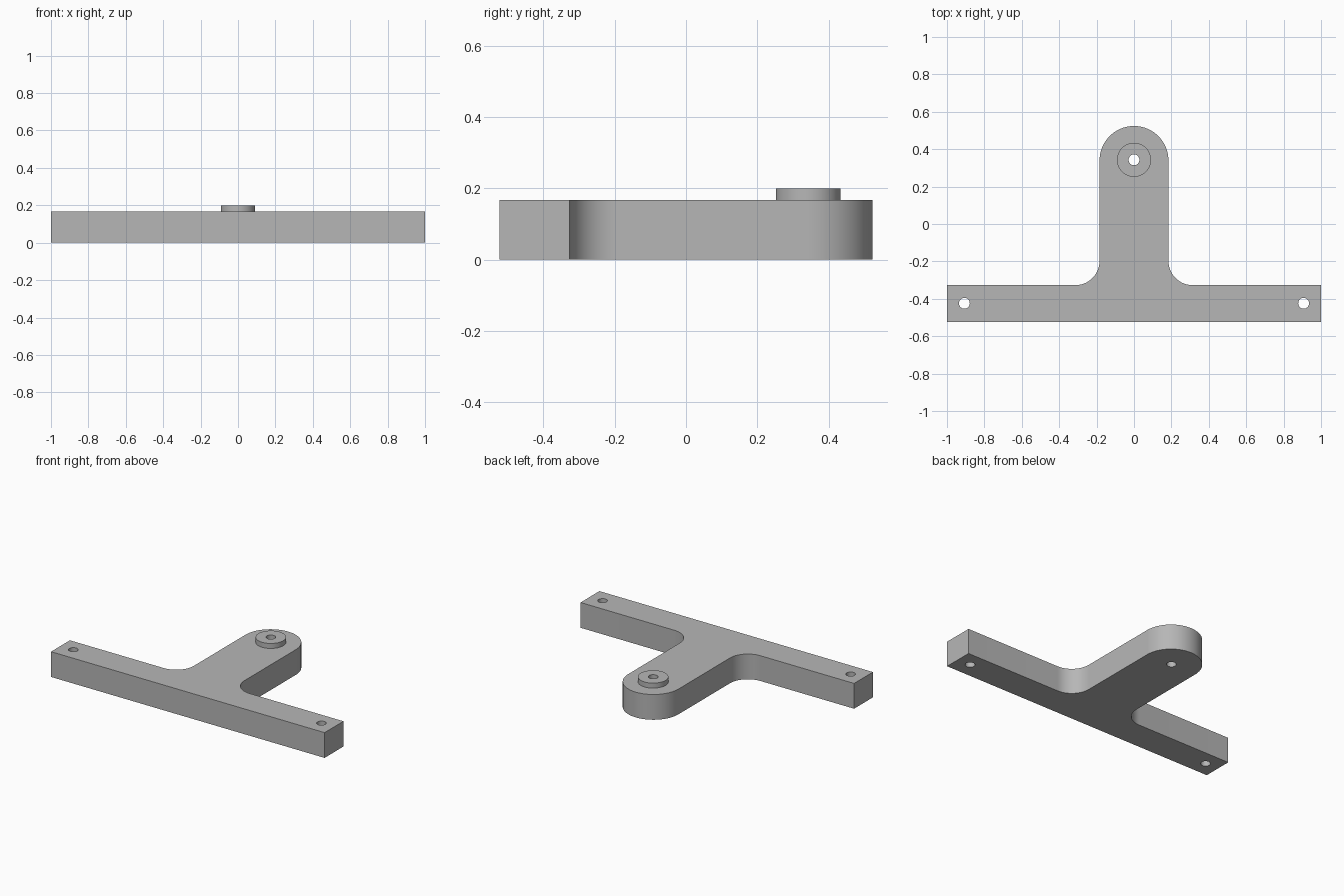
import bpy
import bmesh
from math import pi, cos, sin, radians

if "Cube" in bpy.data.objects:
    bpy.data.objects.remove(bpy.data.objects["Cube"])

HEIGHT, BOSS_TOP = 0.167, 0.2
FRONT, BAR_BACK, BACK = -0.524, -0.327, 0.524
ARM_R, FILLET = 0.184, 0.13
PIVOT_Y = BACK - ARM_R
HOLE_R = 0.029

grey = bpy.data.materials.new("plain grey")
grey.use_nodes = True
colour = (0.47, 0.47, 0.47, 1)
grey.diffuse_color = colour
grey.node_tree.nodes["Principled BSDF"].inputs["Base Color"].default_value = colour


def arc(cx, cy, r, start, end, steps):
    angles = [start + (end - start) * i / steps for i in range(steps + 1)]
    return [(cx + r * cos(a), cy + r * sin(a)) for a in angles]


def prism(name, outline, z0, z1):
    """Extrude a closed outline between two heights."""
    bm = bmesh.new()
    face = bm.faces.new([bm.verts.new((x, y, z0)) for x, y in outline])
    made = bmesh.ops.extrude_face_region(bm, geom=[face])["geom"]
    top = [v for v in made if isinstance(v, bmesh.types.BMVert)]
    bmesh.ops.translate(bm, verts=top, vec=(0, 0, z1 - z0))
    bmesh.ops.recalc_face_normals(bm, faces=bm.faces)
    mesh = bpy.data.meshes.new(name)
    bm.to_mesh(mesh)
    bm.free()
    mesh.materials.append(grey)
    obj = bpy.data.objects.new(name, mesh)
    bpy.context.collection.objects.link(obj)
    return obj


def cylinder(name, x, y, r, z0, z1, sides):
    return prism(name, arc(x, y, r, 0, 2 * pi, sides)[:-1], z0, z1)


def combine(target, tool, operation):
    mod = target.modifiers.new(operation, 'BOOLEAN')
    mod.operation, mod.object, mod.solver = operation, tool, 'EXACT'
    bpy.context.view_layer.objects.active = target
    bpy.ops.object.modifier_apply(modifier=mod.name)
    bpy.data.objects.remove(tool)


# T-shaped body: right half of the outline, then its mirror image
half = [(1, FRONT), (1, BAR_BACK)]
half += arc(ARM_R + FILLET, BAR_BACK + FILLET, FILLET, 1.5 * pi, pi, 16)
half += arc(0, PIVOT_Y, ARM_R, 0, pi / 2, 24)
outline = half + [(-x, y) for x, y in reversed(half[:-1])]
bracket = prism("t_bracket", outline, 0, HEIGHT)

# Raised round boss at the end of the arm
boss = cylinder("boss", 0, PIVOT_Y + 0.003, 0.091, HEIGHT / 2, BOSS_TOP, 64)
combine(bracket, boss, 'UNION')

# Through holes: one in the boss, one at each end of the bar
for x, y in ((0, PIVOT_Y + 0.003), (-0.907, -0.424), (0.907, -0.424)):
    cutter = cylinder("hole_cutter", x, y, HOLE_R, -0.1, 0.3, 32)
    cutter.hide_render = True
    combine(bracket, cutter, 'DIFFERENCE')

# Smooth the curved walls, keep the edges crisp
bpy.ops.object.select_all(action='DESELECT')
bracket.select_set(True)
bpy.context.view_layer.objects.active = bracket
bpy.ops.object.shade_smooth_by_angle(angle=radians(30))
